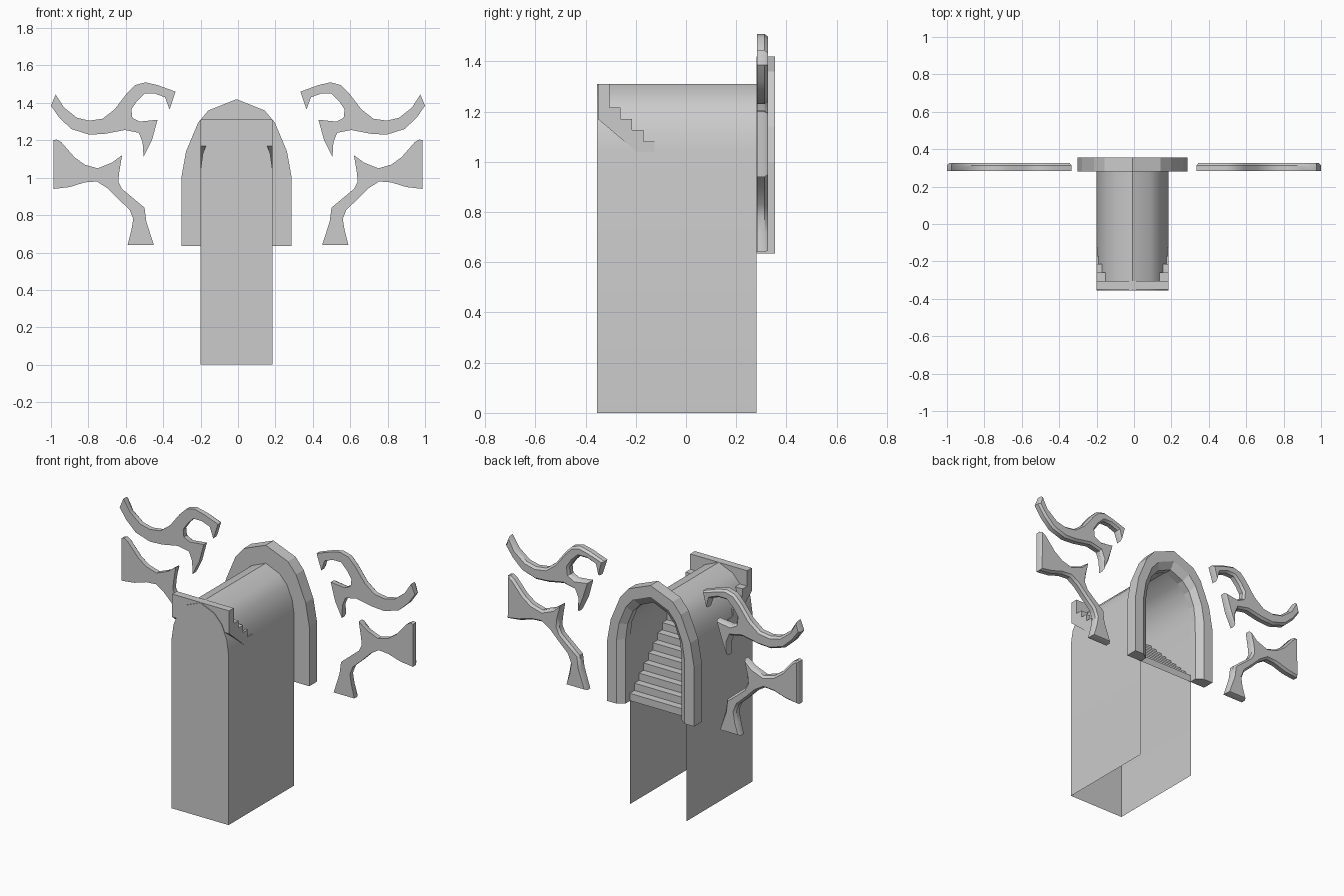
import bpy
import bmesh
import math

cube = bpy.data.objects.get("Cube")
if cube:
    bpy.data.objects.remove(cube, do_unlink=True)

stone = bpy.data.materials.new("grey_stone")
stone.use_nodes = True
stone.diffuse_color = (0.6, 0.6, 0.6, 1)
stone.node_tree.nodes["Principled BSDF"].inputs["Base Color"].default_value = (0.6, 0.6, 0.6, 1)

CENTRE = -0.008            # passage axis
FRONT, BACK = -0.355, 0.28
LANDING = 0.635            # height of the doorway sill
HALF = 0.193               # half width of the passage


def finish(name, bm, smooth_angle=None, closed=True):
    """Turn a bmesh into a named, shaded object."""
    if closed:
        bmesh.ops.recalc_face_normals(bm, faces=bm.faces[:])
    mesh = bpy.data.meshes.new(name)
    bm.to_mesh(mesh)
    bm.free()
    mesh.materials.append(stone)
    obj = bpy.data.objects.new(name, mesh)
    bpy.context.collection.objects.link(obj)
    if smooth_angle:
        bpy.ops.object.select_all(action='DESELECT')
        obj.select_set(True)
        bpy.context.view_layer.objects.active = obj
        bpy.ops.object.shade_smooth_by_angle(angle=math.radians(smooth_angle))
    return obj


def mirrored(half):
    """Complete a right-hand arch profile that ends at its apex."""
    return half + [(-x, z) for x, z in reversed(half[:-1])]


def bridge(bm, first, second):
    for i in range(len(first) - 1):
        bm.faces.new((first[i], first[i + 1], second[i + 1], second[i]))


def ring(bm, profile, y):
    return [bm.verts.new((x + CENTRE, y, z)) for x, z in profile]


# Side walls and vaulted roof, open underneath and at the back
vault = [(HALF, 1.04), (0.18, 1.13), (0.145, 1.215), (0.095, 1.27), (0, 1.31)]
shell = mirrored([(HALF, 0)] + vault)
bm = bmesh.new()
bridge(bm, ring(bm, shell, FRONT), ring(bm, shell, BACK))
bmesh.ops.recalc_face_normals(bm, faces=bm.faces[:])
if sum(f.normal.z for f in bm.faces) < 0:
    bmesh.ops.reverse_faces(bm, faces=bm.faces[:])
finish("passage_walls_and_roof", bm, 40, closed=False)

# Front wall
bm = bmesh.new()
wall = bm.faces.new(ring(bm, shell, FRONT))
wall.normal_update()
if wall.normal.y > 0:
    wall.normal_flip()
finish("front_wall", bm, closed=False)

# Staircase, climbing from the doorway to the front
STEPS = 13
tread, riser = 0.045, 0.0447
side = [(BACK, LANDING)]
for i in range(STEPS):
    y, z = BACK - tread * i, LANDING + riser * (i + 1)
    side += [(y, z), (y - tread, z)]
last = side[-1][0]
side += [(last, 1.31), (FRONT + 0.005, 1.31), (FRONT + 0.005, 1.17)]
bm = bmesh.new()
face = bm.faces.new([bm.verts.new((CENTRE - HALF, y, z)) for y, z in side])
grown = bmesh.ops.extrude_face_region(bm, geom=[face])["geom"]
bmesh.ops.translate(bm, vec=(2 * HALF, 0, 0),
                    verts=[v for v in grown if isinstance(v, bmesh.types.BMVert)])
finish("staircase", bm)

# Doorway surround with a chamfered inner edge
outer = mirrored([(0.295, LANDING), (0.295, 1.0), (0.27, 1.14),
                  (0.205, 1.295), (0.15, 1.36), (0, 1.42)])
inner = mirrored([(HALF - 0.003, LANDING)] + [(x * 0.98, z - 0.005) for x, z in vault])
lip = [(a + (c - a) * 0.4, b + (d - b) * 0.4) for (a, b), (c, d) in zip(inner, outer)]
bm = bmesh.new()
rings = [ring(bm, p, y) for p, y in ((outer, BACK), (outer, 0.355), (lip, 0.355),
                                     (inner, 0.325), (inner, BACK))]
for i in range(len(rings)):
    bridge(bm, rings[i - 1], rings[i])
for end in (0, -1):
    bm.faces.new([r[end] for r in rings])
finish("doorway_surround", bm)

# Flat scroll ornaments, outlines in hundredths
UPPER = [(33.4, 146), (36.6, 136.5), (39, 143), (44.5, 145), (50, 145), (54, 141),
         (57, 136.5), (56.5, 132), (52.5, 130), (43, 131), (46, 120), (50.5, 111),
         (51, 119), (53, 124), (60.5, 125.5), (71, 123.5), (79.5, 123), (89, 126),
         (95.5, 132), (100, 138.5), (97.5, 144.5), (93, 137.5), (86, 132), (79.5, 130.5),
         (72.5, 131.5), (66, 136.5), (59.5, 145), (55, 149.5), (49.5, 151), (43, 149.5)]
LOWER = [(59, 64), (45, 64), (49, 76.5), (50, 84), (56, 89), (62, 94), (64, 98),
         (63.5, 103), (62, 112), (67.5, 108), (75, 105), (82, 107), (87.5, 111),
         (94.5, 119), (97, 120.5), (98.7, 120), (98.7, 94), (90, 95), (82, 97.5),
         (75.5, 98), (70, 94.5), (64.5, 89), (58, 83), (56, 78), (57, 72)]


def scroll(name, outline, sign):
    bm = bmesh.new()
    base = bm.faces.new([bm.verts.new((sign * x / 100, BACK + 0.003, z / 100))
                         for x, z in outline])
    grown = bmesh.ops.extrude_face_region(bm, geom=[base])["geom"]
    bmesh.ops.translate(bm, vec=(0, 0.03, 0),
                        verts=[v for v in grown if isinstance(v, bmesh.types.BMVert)])
    bmesh.ops.recalc_face_normals(bm, faces=bm.faces[:])
    # bevelled rim on the back face
    cap = max(bm.faces, key=lambda f: f.calc_center_median().y)
    bmesh.ops.inset_region(bm, faces=[cap], thickness=0.012, depth=0.014,
                           use_even_offset=False)
    finish(name, bm, 35)


for label, sign in (("left", 1), ("right", -1)):
    scroll("upper_scroll_" + label, UPPER, sign)
    scroll("lower_scroll_" + label, LOWER, sign)
